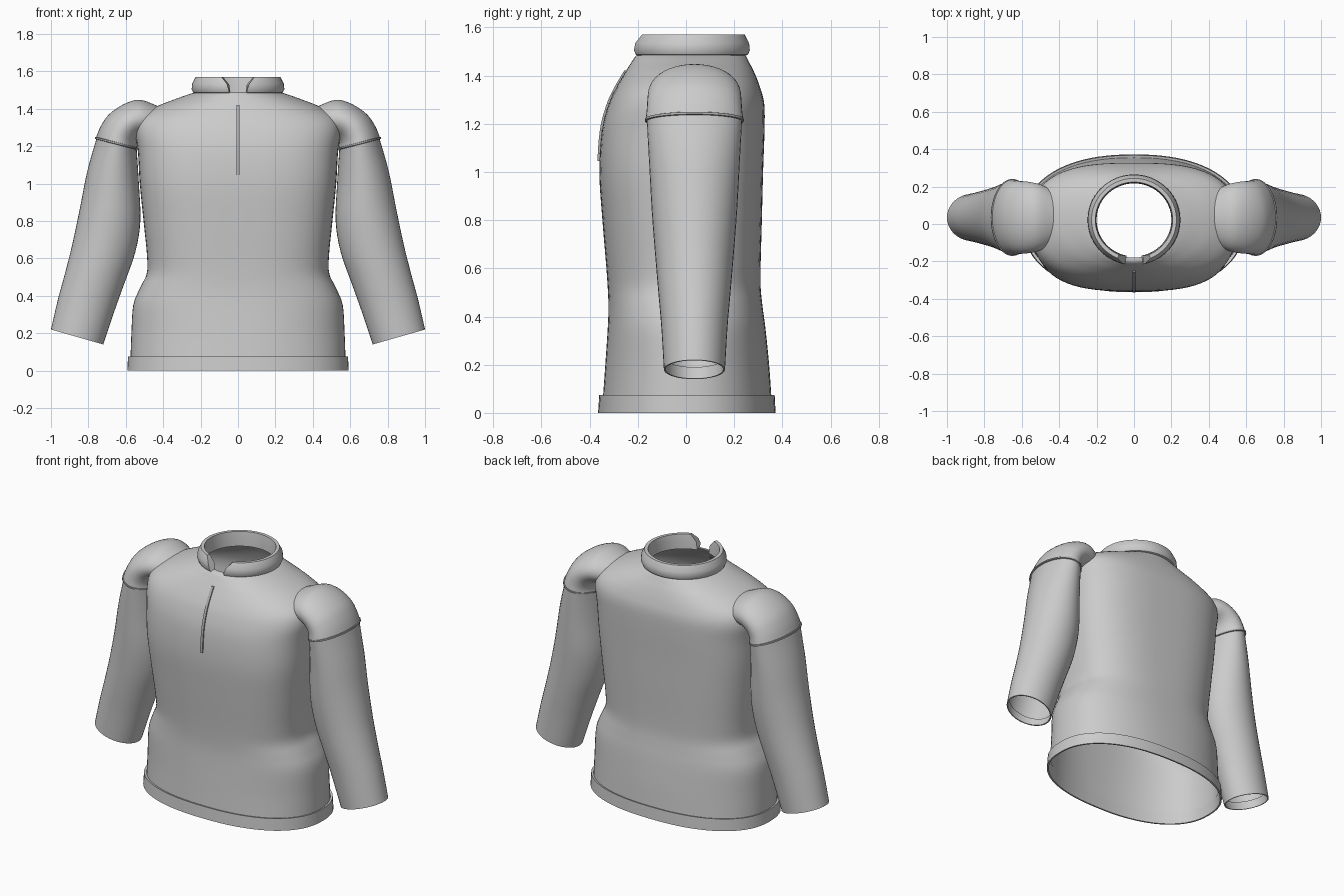
import bpy, bmesh, math
from mathutils import Vector

if "Cube" in bpy.data.objects:
    bpy.data.objects.remove(bpy.data.objects["Cube"])

fabric = bpy.data.materials.new("grey fabric")
fabric.diffuse_color = (0.6, 0.6, 0.6, 1)
fabric.use_nodes = True
fabric.node_tree.nodes["Principled BSDF"].inputs["Base Color"].default_value = fabric.diffuse_color
trim = bpy.data.materials.new("dark grey trim")
trim.diffuse_color = (0.42, 0.42, 0.42, 1)
trim.use_nodes = True
trim.node_tree.nodes["Principled BSDF"].inputs["Base Color"].default_value = trim.diffuse_color


def smooth_rows(rows, steps):
    """Catmull-Rom interpolation between rows of numbers."""
    out = []
    for i in range(len(rows) - 1):
        p0, p1 = rows[max(i - 1, 0)], rows[i]
        p2, p3 = rows[i + 1], rows[min(i + 2, len(rows) - 1)]
        for s in range(steps):
            t = s / steps
            out.append([0.5 * (2 * b + (c - a) * t + (2 * a - 5 * b + 4 * c - d) * t * t
                               + (3 * b - a - 3 * c + d) * t ** 3)
                        for a, b, c, d in zip(p0, p1, p2, p3)])
    return out + [list(rows[-1])]


def loft(name, rings, mat=fabric, wrap=True, cap_ends=False, angle=40):
    """Skin a list of point rings; wrap closes each ring."""
    bm = bmesh.new()
    vs = [[bm.verts.new(p) for p in r] for r in rings]
    n = len(vs[0])
    for a, b in zip(vs, vs[1:]):
        for i in range(n if wrap else n - 1):
            j = (i + 1) % n
            bm.faces.new((a[i], a[j], b[j], b[i]))
    if cap_ends:
        bm.faces.new(vs[0][::-1])
        bm.faces.new(vs[-1])
    bmesh.ops.recalc_face_normals(bm, faces=bm.faces)
    me = bpy.data.meshes.new(name)
    bm.to_mesh(me)
    bm.free()
    me.materials.append(mat)
    ob = bpy.data.objects.new(name, me)
    bpy.context.collection.objects.link(ob)
    bpy.ops.object.select_all(action='DESELECT')
    ob.select_set(True)
    bpy.context.view_layer.objects.active = ob
    bpy.ops.object.shade_smooth_by_angle(angle=math.radians(angle))
    return ob


def body_ring(z, hx, front, back, power, n=72):
    """Superellipse section; front and back depths differ."""
    pts, mid, hy = [], (front + back) / 2, (back - front) / 2
    for i in range(n):
        a = 2 * math.pi * i / n
        c, s = math.cos(a), math.sin(a)
        e = 2 / power
        pts.append((hx * math.copysign(abs(c) ** e, c),
                    mid + hy * math.copysign(abs(s) ** e, s), z))
    return pts


# torso: height, half width, front y, back y, squareness
body = [(0.06, 0.575, -0.345, 0.355, 2.3), (0.2, 0.57, -0.335, 0.345, 2.3),
        (0.35, 0.56, -0.325, 0.33, 2.4), (0.44, 0.525, -0.322, 0.318, 2.5),
        (0.52, 0.488, -0.325, 0.31, 2.6), (0.62, 0.487, -0.332, 0.31, 2.7),
        (0.8, 0.505, -0.347, 0.315, 2.8), (1.0, 0.525, -0.36, 0.32, 2.9),
        (1.17, 0.535, -0.35, 0.326, 2.9), (1.28, 0.55, -0.322, 0.325, 2.8),
        (1.35, 0.53, -0.29, 0.308, 2.6), (1.41, 0.44, -0.255, 0.285, 2.3),
        (1.45, 0.34, -0.23, 0.265, 2.1), (1.485, 0.24, -0.205, 0.245, 2.0),
        (1.49, 0.20, -0.18, 0.225, 2.0)]
loft("torso", [body_ring(*r) for r in smooth_rows(body, 4)])

# hem band with a small step and an inner fold
hem = [(0.07, 0.572, -0.342, 0.352, 2.3), (0.075, 0.588, -0.36, 0.368, 2.3),
       (0.0, 0.592, -0.365, 0.372, 2.3), (0.0, 0.582, -0.355, 0.362, 2.3),
       (0.07, 0.572, -0.342, 0.352, 2.3)]
loft("hem_band", [body_ring(*r) for r in hem])


def arm_ring(row, side, n=40):
    """Oval through an inner and an outer point of the arm, with a depth."""
    xi, zi, xo, zo, hy = row
    pts = []
    for i in range(n):
        a = 2 * math.pi * i / n
        t = (1 + math.cos(a)) / 2
        pts.append((side * (xi + (xo - xi) * t), 0.035 + hy * math.sin(a), zi + (zo - zi) * t))
    return pts


# inner x, inner z, outer x, outer z, half depth
sleeve = [(0.542, 1.19, 0.755, 1.245, 0.198), (0.53, 1.0, 0.805, 1.07, 0.188),
          (0.522, 0.8, 0.845, 0.87, 0.177), (0.55, 0.63, 0.885, 0.68, 0.163),
          (0.61, 0.46, 0.925, 0.52, 0.149), (0.66, 0.32, 0.963, 0.38, 0.137),
          (0.72, 0.14, 1.0, 0.22, 0.127)]
fold = [(0.727, 0.142, 0.993, 0.218, 0.12), (0.713, 0.19, 0.98, 0.266, 0.121)]
cap = [(0.538, 1.187, 0.76, 1.243, 0.203), (0.54, 1.21, 0.735, 1.305, 0.198),
       (0.53, 1.235, 0.69, 1.37, 0.195), (0.51, 1.25, 0.61, 1.425, 0.19),
       (0.47, 1.25, 0.525, 1.448, 0.175), (0.42, 1.25, 0.43, 1.415, 0.14)]
seam = [(0.542, 1.181, 0.758, 1.237, 0.199), (0.535, 1.183, 0.766, 1.24, 0.206),
        (0.535, 1.192, 0.764, 1.249, 0.206), (0.542, 1.194, 0.756, 1.25, 0.199)]
for label, side in (("right", 1), ("left", -1)):
    rows = smooth_rows(sleeve, 4) + fold
    loft(label + "_sleeve", [arm_ring(r, side) for r in rows])
    loft(label + "_shoulder", [arm_ring(r, side) for r in smooth_rows(cap, 4)])
    loft(label + "_sleeve_seam", [arm_ring(r, side) for r in seam], trim)

# stand collar: a closed section swept around the neck, open at the front
section = [(0.225, 1.48), (0.24, 1.487), (0.248, 1.505), (0.245, 1.535), (0.227, 1.57),
           (0.207, 1.57), (0.202, 1.53), (0.2, 1.48)]
rings = []
for i in range(65):
    u = i / 64 * 2 - 1
    ring = []
    for r, z in section:
        gap = 0.2 + 0.2 * max(0, (z - 1.50) / 0.07) ** 2      # opening flares at the top
        a = math.pi / 2 + u * (math.pi - gap)
        ring.append((r * math.cos(a), 0.022 + (r - 0.005) * math.sin(a), z))
    rings.append(ring)
loft("collar", rings, cap_ends=True)

# front zip: thin raised strip following the chest
profile = [(r[2], r[0]) for r in smooth_rows(body, 4) if 1.03 <= r[0] <= 1.43]
rings = [[(-0.008, y + 0.005, z), (-0.008, y - 0.008, z),
          (0.008, y - 0.008, z), (0.008, y + 0.005, z)] for y, z in profile]
loft("front_zip", rings, trim, cap_ends=True, angle=30)
